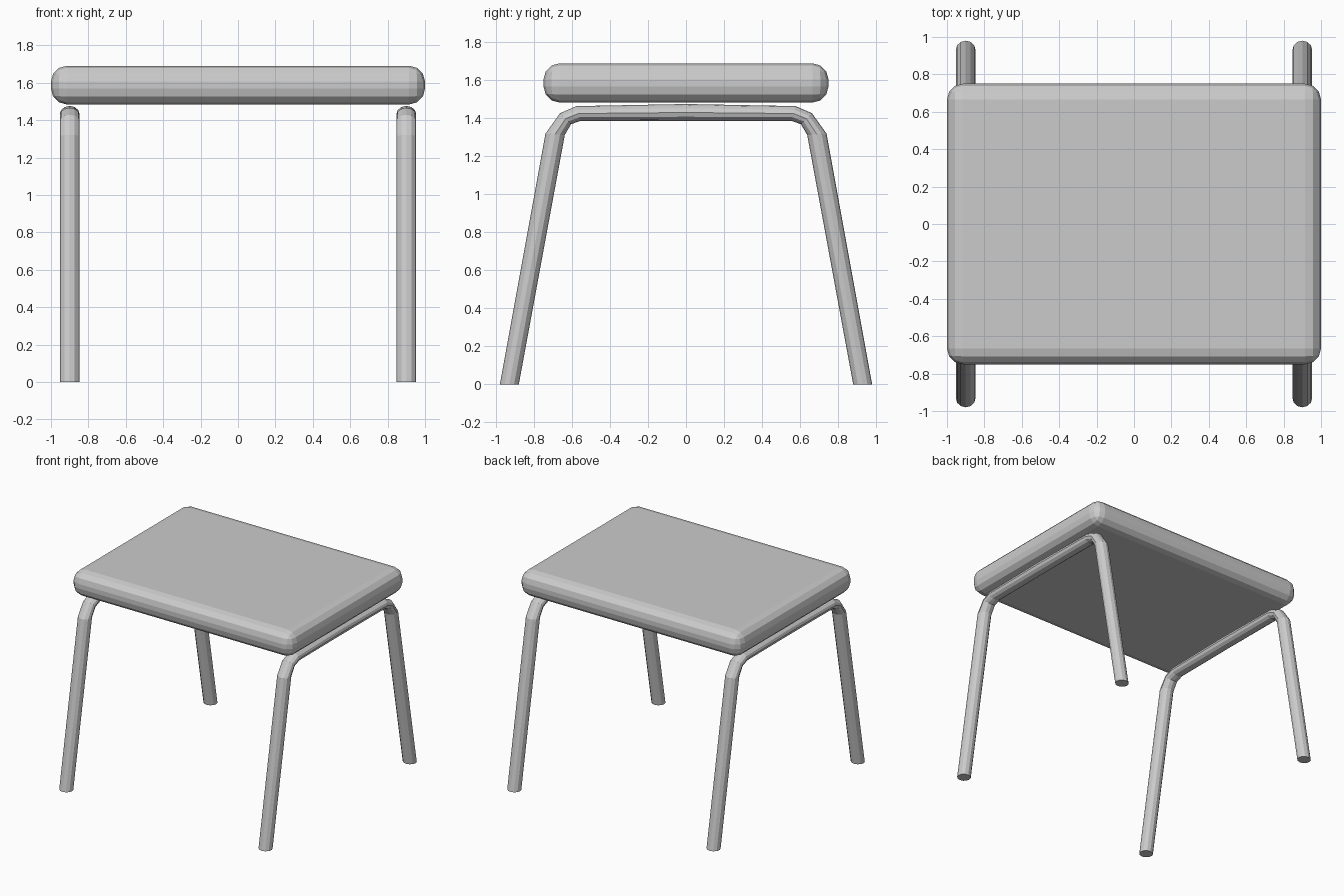
import bpy, bmesh, math

if "Cube" in bpy.data.objects:
    bpy.data.objects.remove(bpy.data.objects["Cube"])

# Padded seat: rounded box
bpy.ops.mesh.primitive_cube_add(size=1, location=(0, 0, 1.587))
seat = bpy.context.object
seat.name = "seat"
seat.dimensions = (2.0, 1.5, 0.207)
bpy.ops.object.transform_apply(location=False, rotation=False, scale=True)
bevel = seat.modifiers.new("rounded_edges", 'BEVEL')
bevel.width = 0.085
bevel.segments = 3

# Bent tube profile: (outer y, outer z, inner y, inner z), foot to middle
HALF = [
    (0.98, 0.0, 0.88, 0.0),
    (0.74, 1.32, 0.638, 1.313),
    (0.663, 1.428, 0.605, 1.37),
    (0.577, 1.465, 0.555, 1.387),
]
MIDDLE = [(0.0, 1.476, 0.0, 1.387)]
PATH = HALF + MIDDLE + [(-a, b, -c, d) for a, b, c, d in reversed(HALF)]
SIDES = 12
RADIUS = 0.053


def leg_frame(name, x):
    bm = bmesh.new()
    rings = []
    for oy, oz, iy, iz in PATH:
        cy, cz = (oy + iy) / 2, (oz + iz) / 2
        hy, hz = (oy - iy) / 2, (oz - iz) / 2
        ring = []
        for i in range(SIDES):
            a = 2 * math.pi * i / SIDES
            c = math.cos(a)
            ring.append(bm.verts.new((RADIUS * math.sin(a), cy + hy * c, cz + hz * c)))
        rings.append(ring)
    for r, s in zip(rings, rings[1:]):
        for i in range(SIDES):
            j = (i + 1) % SIDES
            bm.faces.new((r[i], r[j], s[j], s[i]))
    # Flat feet
    bm.faces.new(rings[0])
    bm.faces.new(rings[-1])
    bmesh.ops.recalc_face_normals(bm, faces=bm.faces[:])
    mesh = bpy.data.meshes.new(name)
    bm.to_mesh(mesh)
    bm.free()
    obj = bpy.data.objects.new(name, mesh)
    obj.location.x = x
    bpy.context.collection.objects.link(obj)


# One bent-tube frame under each side of the seat
leg_frame("left_leg_frame", -0.9)
leg_frame("right_leg_frame", 0.9)
